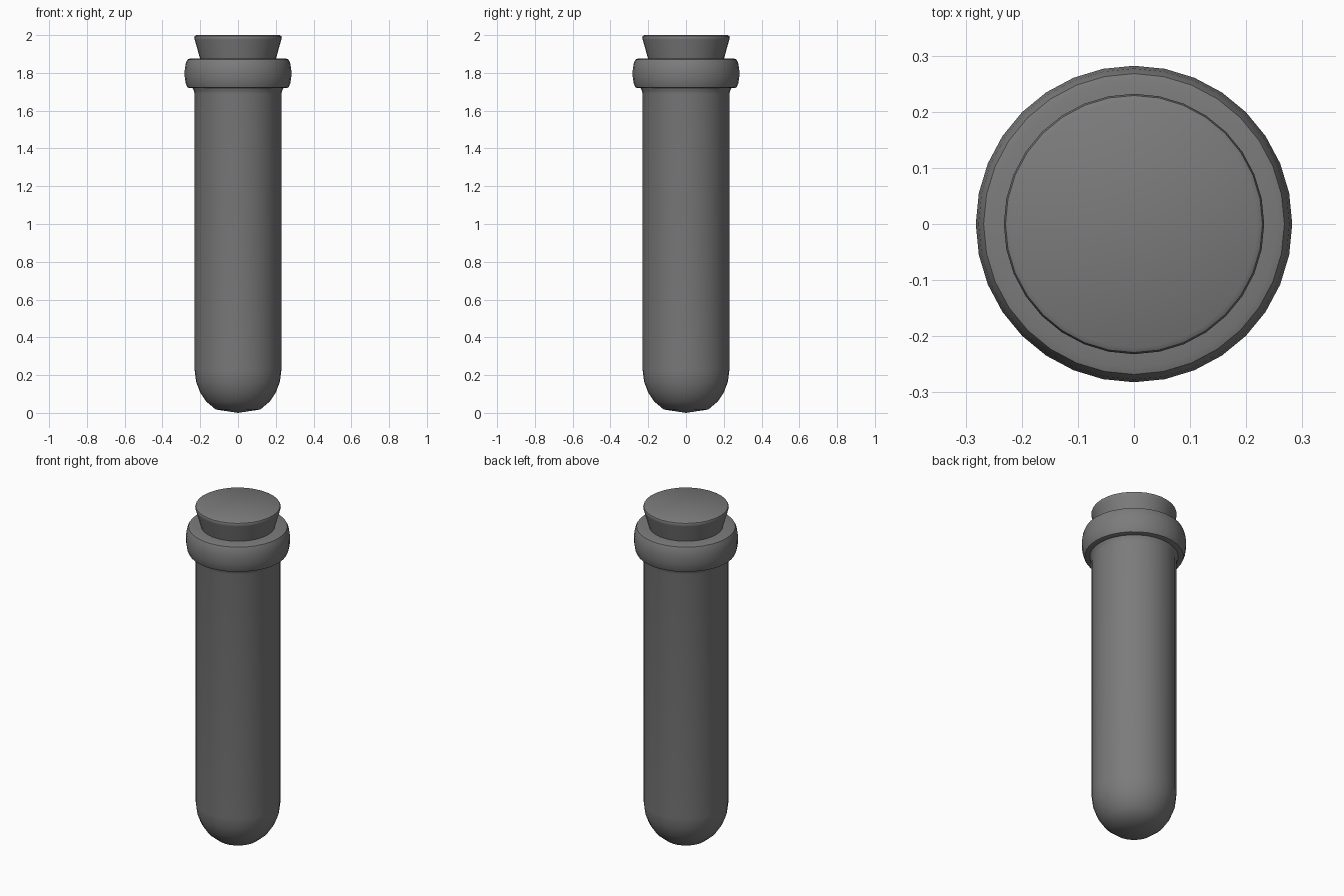
import bpy
import bmesh
import math

old = bpy.data.objects.get("Cube")
if old:
    bpy.data.objects.remove(old, do_unlink=True)

SIDES = 32

grey = bpy.data.materials.new("mid_grey")
grey.use_nodes = True
grey.diffuse_color = (0.2, 0.2, 0.2, 1)
grey.node_tree.nodes["Principled BSDF"].inputs["Base Color"].default_value = (0.2, 0.2, 0.2, 1)


def lathe(name, profile, closed=False):
    """Spin a (radius, height) profile round the z axis."""
    bm = bmesh.new()
    verts = [bm.verts.new((r, 0, z)) for r, z in profile]
    pairs = list(zip(verts, verts[1:]))
    if closed:
        pairs.append((verts[-1], verts[0]))
    edges = [bm.edges.new(p) for p in pairs]
    bmesh.ops.spin(bm, geom=verts + edges, cent=(0, 0, 0), axis=(0, 0, 1),
                   angle=2 * math.pi, steps=SIDES, use_merge=True)
    bmesh.ops.remove_doubles(bm, verts=bm.verts, dist=0.0005)
    bmesh.ops.recalc_face_normals(bm, faces=bm.faces)
    mesh = bpy.data.meshes.new(name)
    bm.to_mesh(mesh)
    bm.free()
    mesh.materials.append(grey)
    obj = bpy.data.objects.new(name, mesh)
    bpy.context.collection.objects.link(obj)
    bpy.ops.object.select_all(action="DESELECT")
    obj.select_set(True)
    bpy.context.view_layer.objects.active = obj
    bpy.ops.object.shade_smooth_by_angle(angle=math.radians(40))
    return obj


# Tube with a rounded bottom and a slight flare under the collar
lathe("tube_body", [(0, 0), (0.118, 0.018), (0.168, 0.06), (0.2, 0.108), (0.222, 0.165),
                    (0.23, 0.23), (0.23, 1.69), (0.234, 1.705), (0.242, 1.722)])

# Thick collar round the mouth
lathe("collar", [(0.19, 1.719), (0.255, 1.719), (0.268, 1.723), (0.277, 1.745),
                 (0.282, 1.78), (0.282, 1.815), (0.277, 1.85), (0.268, 1.871),
                 (0.255, 1.875), (0.19, 1.875)], closed=True)

# Tapered stopper
lathe("stopper", [(0, 1.74), (0.165, 1.74), (0.2, 1.872), (0.229, 1.975), (0.232, 1.986),
                  (0.229, 1.995), (0.22, 2.0), (0, 2.0)])
